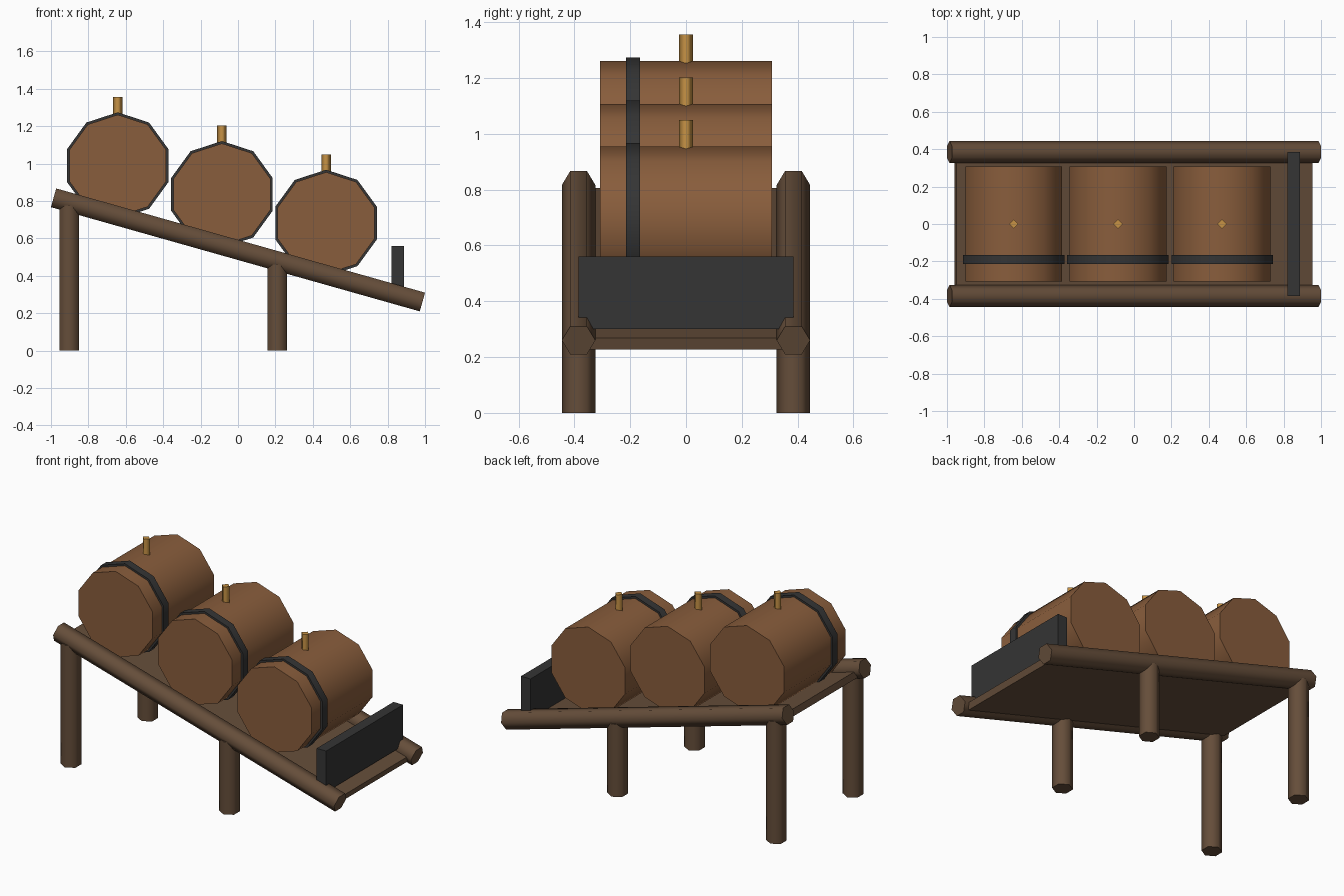
import bpy, bmesh
from math import tau, sin, cos
from mathutils import Vector

if "Cube" in bpy.data.objects:
    bpy.data.objects.remove(bpy.data.objects["Cube"])


def material(name, rgb):
    m = bpy.data.materials.new(name)
    m.use_nodes = True
    m.diffuse_color = (*rgb, 1)
    m.node_tree.nodes["Principled BSDF"].inputs["Base Color"].default_value = (*rgb, 1)
    return m


barrel_wood = material("barrel wood", (0.25, 0.11, 0.045))
frame_wood = material("frame wood", (0.13, 0.075, 0.042))
iron = material("dark iron", (0.035, 0.035, 0.035))
brass = material("brass", (0.57, 0.29, 0.06))


def finish(bm, name, mat):
    bmesh.ops.recalc_face_normals(bm, faces=bm.faces)
    mesh = bpy.data.meshes.new(name)
    bm.to_mesh(mesh)
    bm.free()
    mesh.materials.append(mat)
    ob = bpy.data.objects.new(name, mesh)
    bpy.context.collection.objects.link(ob)
    return ob


def prism(name, sides, radius, start, end, first, mat):
    """Smooth-sided, flat-capped prism; its first corner points along 'first'."""
    bm = bmesh.new()
    start, end, u = Vector(start), Vector(end), Vector(first)
    v = (end - start).normalized().cross(u)
    rings = []
    for p in (start, end):
        rings.append([bm.verts.new(p + radius * (u * cos(tau * i / sides) + v * sin(tau * i / sides)))
                      for i in range(sides)])
        bm.faces.new(rings[-1])
    a, b = rings
    for i in range(sides):
        j = (i + 1) % sides
        bm.faces.new((a[i], a[j], b[j], b[i])).smooth = True
    return finish(bm, name, mat)


def extruded(name, outline, half_width, mat):
    """Side outline in x and z, extruded across y."""
    bm = bmesh.new()
    face = bm.faces.new([bm.verts.new((x, -half_width, z)) for x, z in outline])
    new = bmesh.ops.extrude_face_region(bm, geom=[face])["geom"]
    bmesh.ops.translate(bm, verts=[g for g in new if isinstance(g, bmesh.types.BMVert)],
                        vec=(0, 2 * half_width, 0))
    return finish(bm, name, mat)


UP, ACROSS = (0, 0, 1), (0, 1, 0)

# Sloping rails and their legs
for side, y in (("front", -0.385), ("back", 0.385)):
    prism(side + "_rail", 6, 0.06, (-0.986, y, 0.817), (0.986, y, 0.26), ACROSS, frame_wood)
    for label, x, top in (("tall", -0.903, 0.775), ("short", 0.21, 0.46)):
        prism(f"{side}_{label}_leg", 6, 0.06, (x, y, 0), (x, y, top), ACROSS, frame_wood)

# Sloping deck and end stop
extruded("deck", [(-0.95, 0.806), (0.955, 0.268), (0.944, 0.228), (-0.961, 0.766)], 0.345, frame_wood)
extruded("stop_board", [(0.822, 0.30), (0.888, 0.30), (0.888, 0.56), (0.822, 0.56)], 0.385, iron)

# Barrels with one hoop and a tap each
for i in range(3):
    x, z = -0.643 + 0.557 * i, 0.989 - 0.1535 * i
    n = i + 1
    prism(f"barrel_{n}", 10, 0.272, (x, -0.308, z), (x, 0.308, z), UP, barrel_wood)
    prism(f"barrel_hoop_{n}", 10, 0.285, (x, -0.215, z), (x, -0.165, z), UP, iron)
    prism(f"barrel_tap_{n}", 4, 0.025, (x, 0, z + 0.25), (x, 0, z + 0.367), ACROSS, brass)
